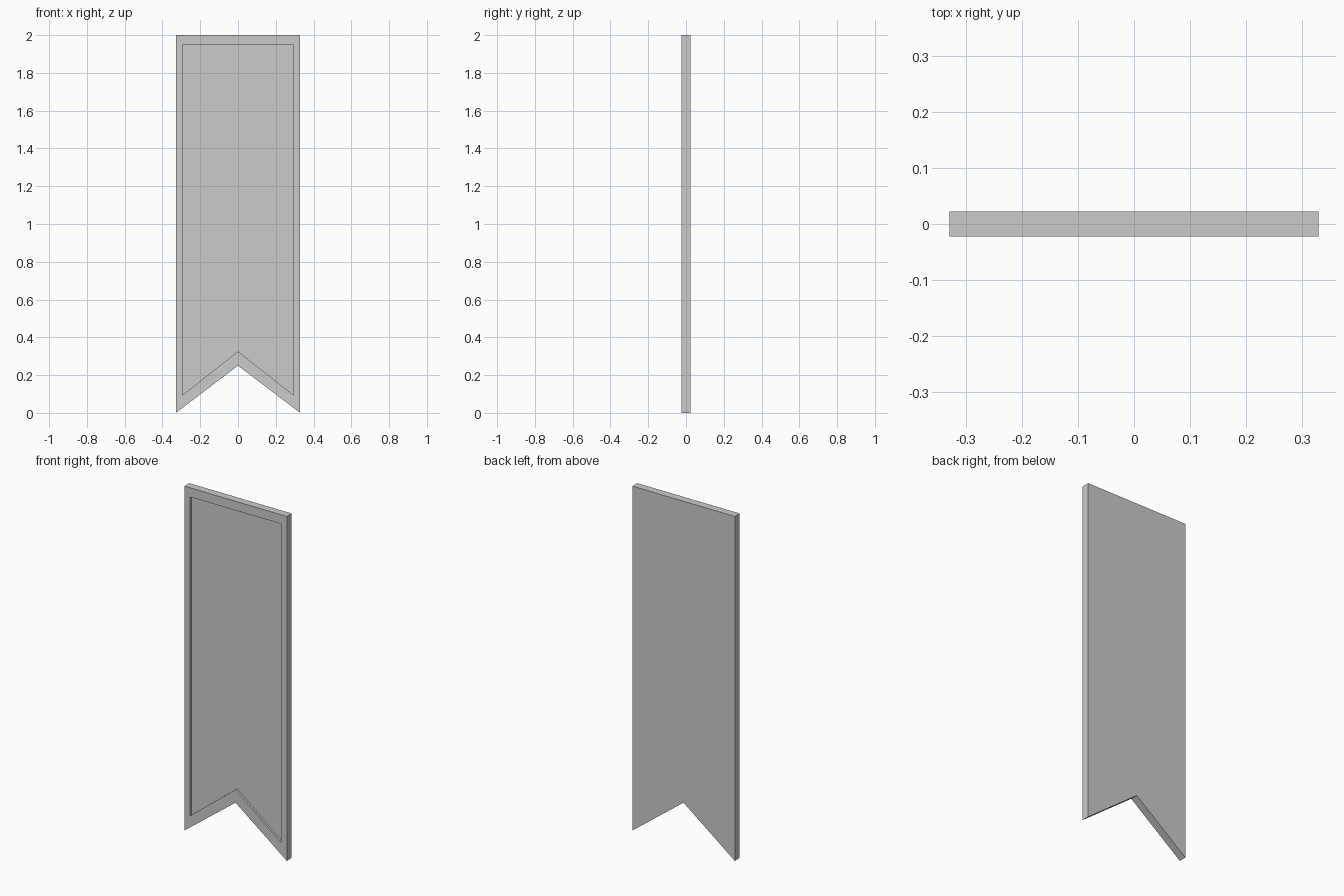
import bpy, bmesh

if "Cube" in bpy.data.objects:
    bpy.data.objects.remove(bpy.data.objects["Cube"])

HALF_DEPTH = 0.0225
RECESS = 0.013


def swallowtail(bm, half_w, top, tip, notch, y):
    """Loop of vertices for a banner outline with a V-notched bottom edge."""
    pts = [(-half_w, top), (-half_w, tip), (0, notch), (half_w, tip), (half_w, top), (0, top)]
    return [bm.verts.new((x, y, z)) for x, z in pts]


def bridge(bm, a, b):
    n = len(a)
    for i in range(n):
        j = (i + 1) % n
        bm.faces.new((a[i], a[j], b[j], b[i]))


def cap(bm, v):
    # two quads meeting on the centre line
    bm.faces.new((v[0], v[1], v[2], v[5]))
    bm.faces.new((v[5], v[2], v[3], v[4]))


# Banner slab: back outline, front outline, border rim, recessed panel
bm = bmesh.new()
outer = (0.329, 2.0, 0.0, 0.25)
inner = (0.293, 1.947, 0.095, 0.326)
loops = [
    swallowtail(bm, *outer, HALF_DEPTH),
    swallowtail(bm, *outer, -HALF_DEPTH),
    swallowtail(bm, *inner, -HALF_DEPTH),
    swallowtail(bm, *inner, -HALF_DEPTH + RECESS),
]
for a, b in zip(loops, loops[1:]):
    bridge(bm, a, b)
cap(bm, loops[0])
cap(bm, loops[-1])
bmesh.ops.recalc_face_normals(bm, faces=bm.faces)

mesh = bpy.data.meshes.new("banner")
bm.to_mesh(mesh)
bm.free()
banner = bpy.data.objects.new("banner", mesh)
bpy.context.collection.objects.link(banner)
